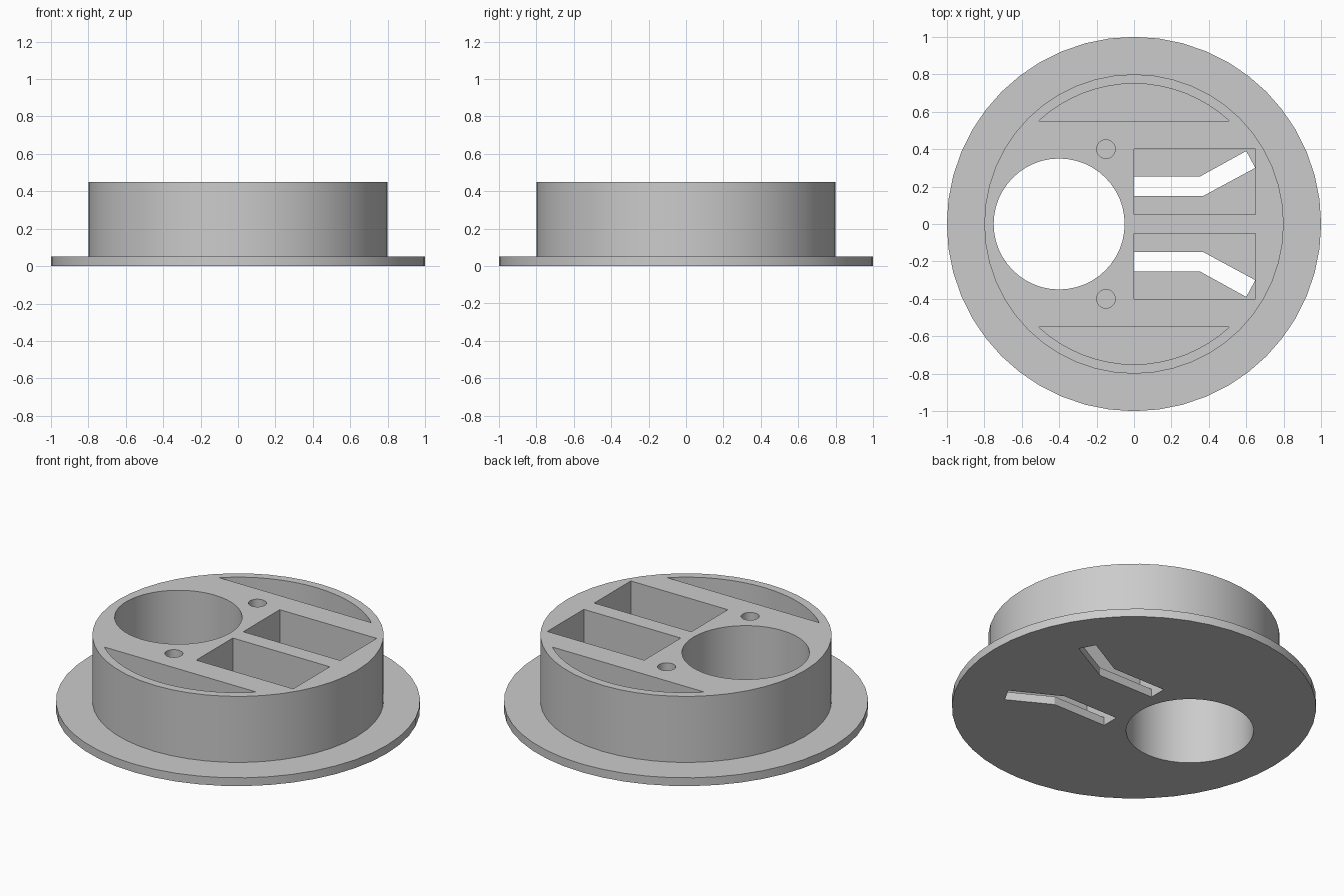
import bpy, bmesh, math

if "Cube" in bpy.data.objects:
    bpy.data.objects.remove(bpy.data.objects["Cube"], do_unlink=True)

FLOOR, TOP = 0.05, 0.45
SEGMENTS = 48

grey = bpy.data.materials.new("light grey")
grey.use_nodes = True
colour = (0.6, 0.6, 0.6, 1)
grey.diffuse_color = colour
grey.node_tree.nodes["Principled BSDF"].inputs["Base Color"].default_value = colour


def circle(radius, x=0, y=0, start=0, sweep=math.tau, count=SEGMENTS):
    return [(x + radius * math.cos(start + sweep * i / count),
             y + radius * math.sin(start + sweep * i / count)) for i in range(count)]


def solid(name, rings):
    """Closed solid skinned through (outline, height) rings, from bottom to top."""
    bm = bmesh.new()
    loops = [[bm.verts.new((x, y, z)) for x, y in outline] for outline, z in rings]
    bm.faces.new(loops[0][::-1])
    bm.faces.new(loops[-1])
    for low, high in zip(loops, loops[1:]):
        for i in range(len(low)):
            j = (i + 1) % len(low)
            bm.faces.new((low[i], low[j], high[j], high[i]))
    bmesh.ops.recalc_face_normals(bm, faces=bm.faces)
    mesh = bpy.data.meshes.new(name)
    bm.to_mesh(mesh)
    bm.free()
    mesh.materials.append(grey)
    obj = bpy.data.objects.new(name, mesh)
    bpy.context.collection.objects.link(obj)
    return obj


def cut(body, outline, bottom, top=TOP + 0.1):
    cutter = solid("cutter", [(outline, bottom), (outline, top)])
    cutter.hide_render = True
    mod = body.modifiers.new("cut", 'BOOLEAN')
    mod.operation, mod.solver, mod.object = 'DIFFERENCE', 'EXACT', cutter
    bpy.context.view_layer.objects.active = body
    bpy.ops.object.modifier_apply(modifier=mod.name)
    bpy.data.objects.remove(cutter, do_unlink=True)


# Flanged drum
drum = solid("flanged_drum", [(circle(1), 0), (circle(1), FLOOR),
                              (circle(0.8), FLOOR), (circle(0.8), TOP)])

# Large round through hole
cut(drum, circle(0.35, -0.4), -0.1)

slot = [(0.001, 0.15), (0.37, 0.15), (0.648, 0.3), (0.6, 0.39), (0.355, 0.255), (0.001, 0.255)]
pocket = [(0, 0.05), (0.65, 0.05), (0.65, 0.4), (0, 0.4)]
angle = math.asin(0.55 / 0.75)
arc = circle(0.75, start=angle, sweep=math.pi - 2 * angle, count=16)
arc.append((-0.75 * math.cos(angle), 0.55))

# Pockets, screw holes and bent slots on both sides
for side in (1, -1):
    def mirrored(points):
        return [(x, y * side) for x, y in points][::side]
    cut(drum, mirrored(arc), FLOOR)
    cut(drum, mirrored(pocket), FLOOR)
    cut(drum, mirrored(circle(0.05, -0.15, 0.4, count=24)), FLOOR)
    cut(drum, mirrored(slot), -0.1, 0.2)

# Smooth round walls with sharp rims
bpy.ops.object.select_all(action='DESELECT')
drum.select_set(True)
bpy.context.view_layer.objects.active = drum
bpy.ops.object.shade_smooth_by_angle(angle=math.radians(25))
